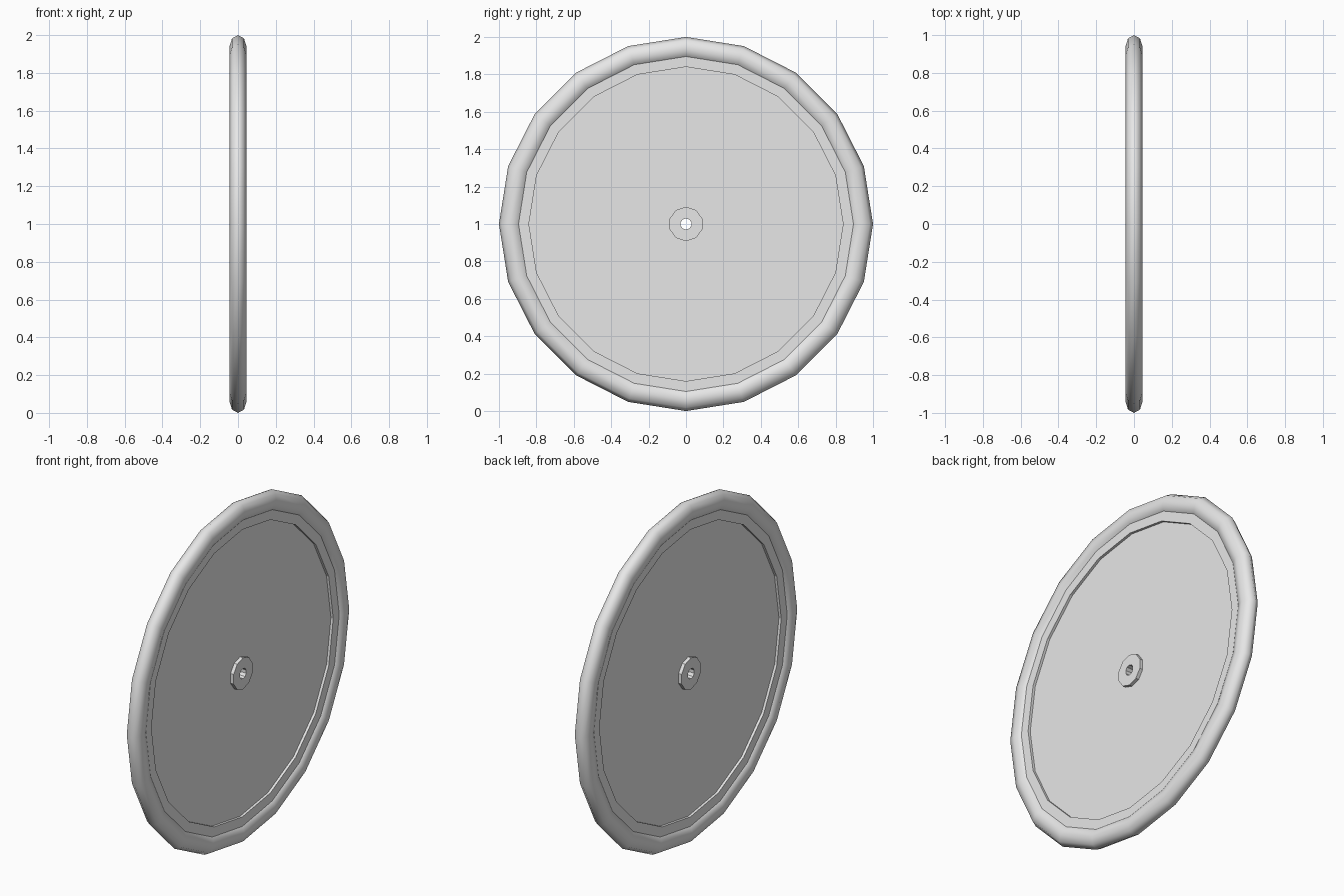
import bpy
import bmesh
from math import cos, sin, tau, radians

cube = bpy.data.objects.get("Cube")
if cube:
    bpy.data.objects.remove(cube, do_unlink=True)

grey = bpy.data.materials.new("light grey")
grey.use_nodes = True
grey.diffuse_color = (0.8, 0.8, 0.8, 1)
grey.node_tree.nodes["Principled BSDF"].inputs["Base Color"].default_value = grey.diffuse_color


def lathe(name, profile, sides, smooth=False):
    """Spin a closed (x, radius) profile around the axle, which runs along x."""
    bm = bmesh.new()
    rings = []
    for i in range(sides):
        a = tau * i / sides
        rings.append([bm.verts.new((x, r * sin(a), r * cos(a))) for x, r in profile])
    n = len(profile)
    for i in range(sides):
        here, after = rings[i], rings[(i + 1) % sides]
        for j in range(n):
            k = (j + 1) % n
            bm.faces.new((here[j], after[j], after[k], here[k]))
    bmesh.ops.recalc_face_normals(bm, faces=bm.faces)
    mesh = bpy.data.meshes.new(name)
    bm.to_mesh(mesh)
    bm.free()
    mesh.materials.append(grey)
    obj = bpy.data.objects.new(name, mesh)
    obj.location.z = 1
    bpy.context.collection.objects.link(obj)
    if smooth:
        bpy.ops.object.select_all(action="DESELECT")
        obj.select_set(True)
        bpy.context.view_layer.objects.active = obj
        bpy.ops.object.shade_smooth_by_angle(angle=radians(60))
    return obj


def band(half_width, inner, outer):
    """Rectangular section, symmetric about the wheel plane."""
    return [(-half_width, inner), (half_width, inner),
            (half_width, outer), (-half_width, outer)]


# Rounded tyre with an eight-sided oval section
tyre_section = [(0.045 * sin(tau * i / 8), 0.94 + 0.06 * cos(tau * i / 8)) for i in range(8)]
lathe("tyre", tyre_section, 20, smooth=True)

# Raised rim, thin disc and the pierced hub
lathe("rim", band(0.028, 0.84, 0.91), 20)
lathe("disc", band(0.013, 0.05, 0.86), 20)
lathe("hub", band(0.033, 0.03, 0.092), 10)
